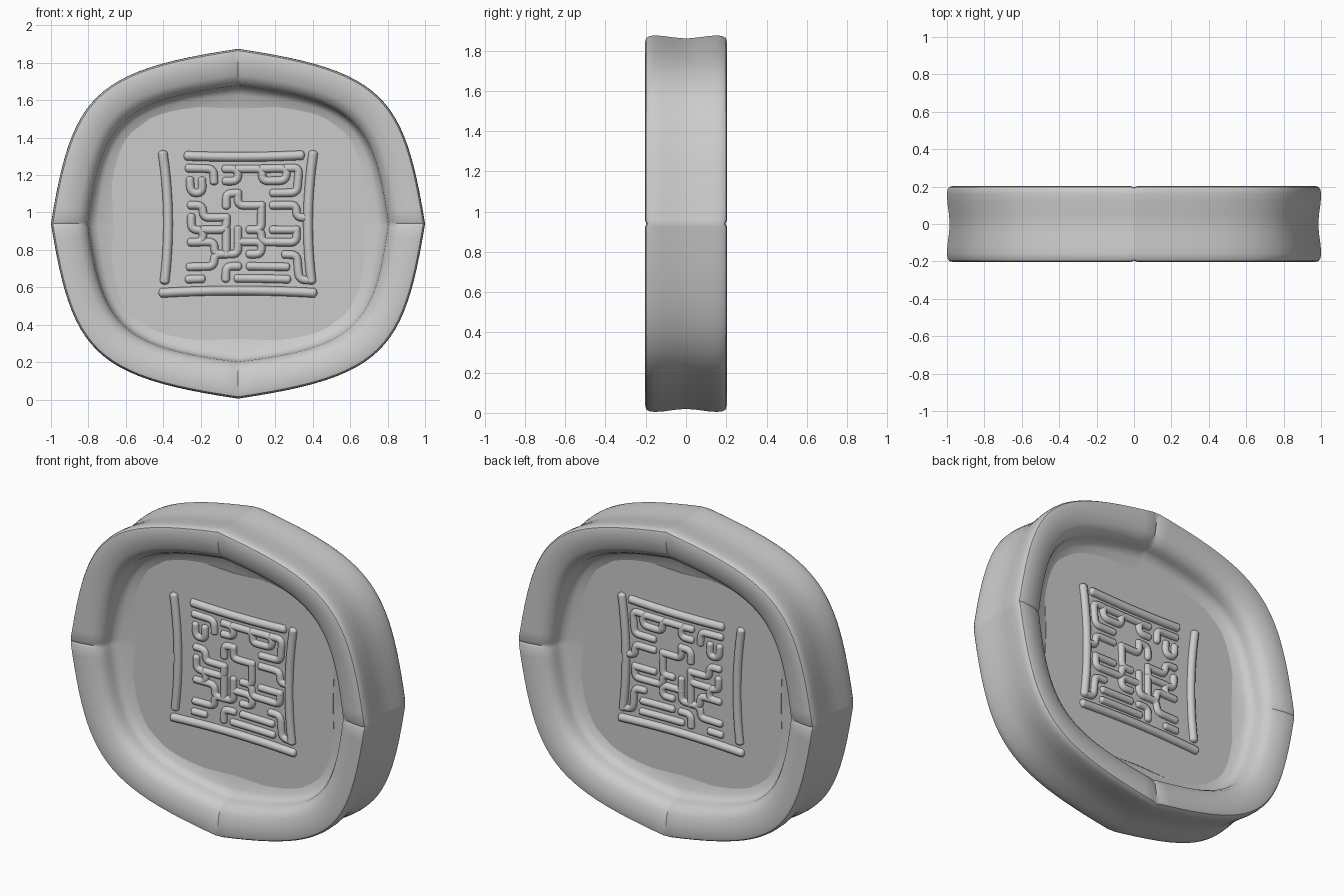
import bpy
import bmesh
from mathutils import Vector

cube = bpy.data.objects.get("Cube")
if cube:
    bpy.data.objects.remove(cube)

MID = 0.94      # height of the centre
FLOOR = 0.04    # half thickness of the central plate

grey = bpy.data.materials.new("plain_grey")
grey.use_nodes = True
colour = (0.6, 0.6, 0.6, 1)
grey.diffuse_color = colour
grey.node_tree.nodes["Principled BSDF"].inputs["Base Color"].default_value = colour


def finish(obj, angle):
    """Give the part its material and smooth shading."""
    obj.data.materials.clear()
    obj.data.materials.append(grey)
    bpy.ops.object.select_all(action='DESELECT')
    obj.select_set(True)
    bpy.context.view_layer.objects.active = obj
    bpy.ops.object.shade_smooth_by_angle(angle=angle)


def mesh_object(name, bm, angle=0.7):
    bmesh.ops.recalc_face_normals(bm, faces=bm.faces)
    mesh = bpy.data.meshes.new(name)
    bm.to_mesh(mesh)
    bm.free()
    obj = bpy.data.objects.new(name, mesh)
    bpy.context.collection.objects.link(obj)
    finish(obj, angle)


def four_way(quarter):
    """Mirror a quarter outline, top to side, into a closed loop."""
    right = quarter + [(x, -z) for x, z in quarter[-2::-1]]
    return [Vector(p) for p in right + [(-x, z) for x, z in right[-2:0:-1]]]


def bezier_loop(*handles):
    a, b, c, d = [Vector(h) for h in handles]
    steps = [0, 0.008] + [i / 24 for i in range(1, 24)] + [0.992, 1]
    quarter = [(1-t)**3 * a + 3*t*(1-t)**2 * b + 3*t*t*(1-t) * c + t**3 * d
               for t in steps]
    return four_way([tuple(p) for p in quarter])


# Rim: three outlines blended by a rounded section, pinched at four seams
outer = bezier_loop((0, .935), (.78, .82), (.89, .68), (1, 0))
inner = bezier_loop((0, .735), (.62, .66), (.73, .55), (.8, 0))
hollow = bezier_loop((0, .6), (.55, .61), (.65, .51), (.655, 0))
section = [(-1, .034), (-.35, .05), (-.1, .07), (0, .1), (.02, .13), (.12, .165),
           (.3, .188), (.6, .2), (.85, .203), (.95, .198), (.99, .185),
           (1, .16), (.99, .12), (.95, .06), (.925, 0)]
section = [(t, -y) for t, y in section] + section[-2::-1]
bm = bmesh.new()
rings = []
for t, y in section:
    ring = []
    for i, (o, n, h) in enumerate(zip(outer, inner, hollow)):
        p = n.lerp(o, t) if t >= 0 else n.lerp(h, -t)
        seam = i % (len(outer) // 4) == 0
        depth = y * 0.965 if seam and t > 0 else y
        ring.append(bm.verts.new((p.x, depth, p.y + MID)))
    rings.append(ring)
for r, s in zip(rings, rings[1:]):
    for i in range(len(r)):
        bm.faces.new((r[i-1], r[i], s[i], s[i-1]))
mesh_object("rim", bm)

# Central plate with clipped corners
plate = four_way([(0, .615), (.37, .63), (.42, .6), (.58, .48),
                  (.66, .4), (.68, .34), (.667, 0)])
bm = bmesh.new()
base = bm.faces.new([bm.verts.new((p.x, -FLOOR, p.y + MID)) for p in plate])
top = bmesh.ops.extrude_face_region(bm, geom=[base])["geom"]
bmesh.ops.translate(bm, vec=(0, 2 * FLOOR, 0),
                    verts=[v for v in top if isinstance(v, bmesh.types.BMVert)])
mesh_object("plate", bm, 0.5)

# Raised maze: start column and row as letters, then unit moves
BARS = ["aa" + "D" * 10, "al" + "R" * 12, "ca" + "R" * 9, "ma" + "D" * 10]
WALLS = ["cbRRD", "ccDRU", "ceRDRR", "cfDRDL", "chRRDR", "cjRRUR", "ckR",
         "fbRDL", "gbRRDR", "feUR", "gdDRR", "ibRRDL", "kbRD", "jdRRU",
         "ieDDL", "jeRRDR", "jgRR", "ggDDL", "hgRDR", "fiRU", "ghRRDL",
         "jhRRU", "fkUR", "hjRRR", "gkRRRR", "kiRDDR", "dgRRU", "fgDD"]
MOVES = {"R": (1, 0), "L": (-1, 0), "U": (0, 1), "D": (0, -1)}
PITCH = 0.067


def place(p):
    """Grid point to model point, with bowed-in sides."""
    x, z = (p.x - 6) * PITCH, (p.y + 5.5) * PITCH
    return (x * (0.93 + 0.5 * z * z), z * (0.97 + 0.2 * x * x) + MID)


curve = bpy.data.curves.new("maze_relief", 'CURVE')
curve.dimensions = '3D'
curve.bevel_depth = 0.022
curve.bevel_resolution = 2
curve.resolution_u = 4
for side in (-1, 1):
    for code in BARS + WALLS:
        path = [Vector((ord(code[0]) - ord("a"), ord("a") - ord(code[1])))]
        for move in code[2:]:
            path.append(path[-1] + Vector(MOVES[move]))
        # short rounded tips at both ends
        first, last = path[0] - path[1], path[-1] - path[-2]
        path = ([path[0] + first * k for k in (.35, .3, .15)] + path
                + [path[-1] + last * k for k in (.15, .3, .35)])
        full = 1.15 if code in BARS else 1
        widths = [0.05, .7, full] + [full] * (len(path) - 6) + [full, .7, 0.05]
        spline = curve.splines.new('NURBS')
        spline.points.add(len(path) - 1)
        for point, p, w in zip(spline.points, path, widths):
            x, z = place(p)
            point.co = (x, side * FLOOR, z, 1)
            point.radius = w
        spline.order_u = 3
        spline.use_endpoint_u = True
maze = bpy.data.objects.new("maze_relief", curve)
bpy.context.collection.objects.link(maze)
bpy.ops.object.select_all(action='DESELECT')
maze.select_set(True)
bpy.context.view_layer.objects.active = maze
bpy.ops.object.convert(target='MESH')
finish(bpy.context.object, 1.0)
